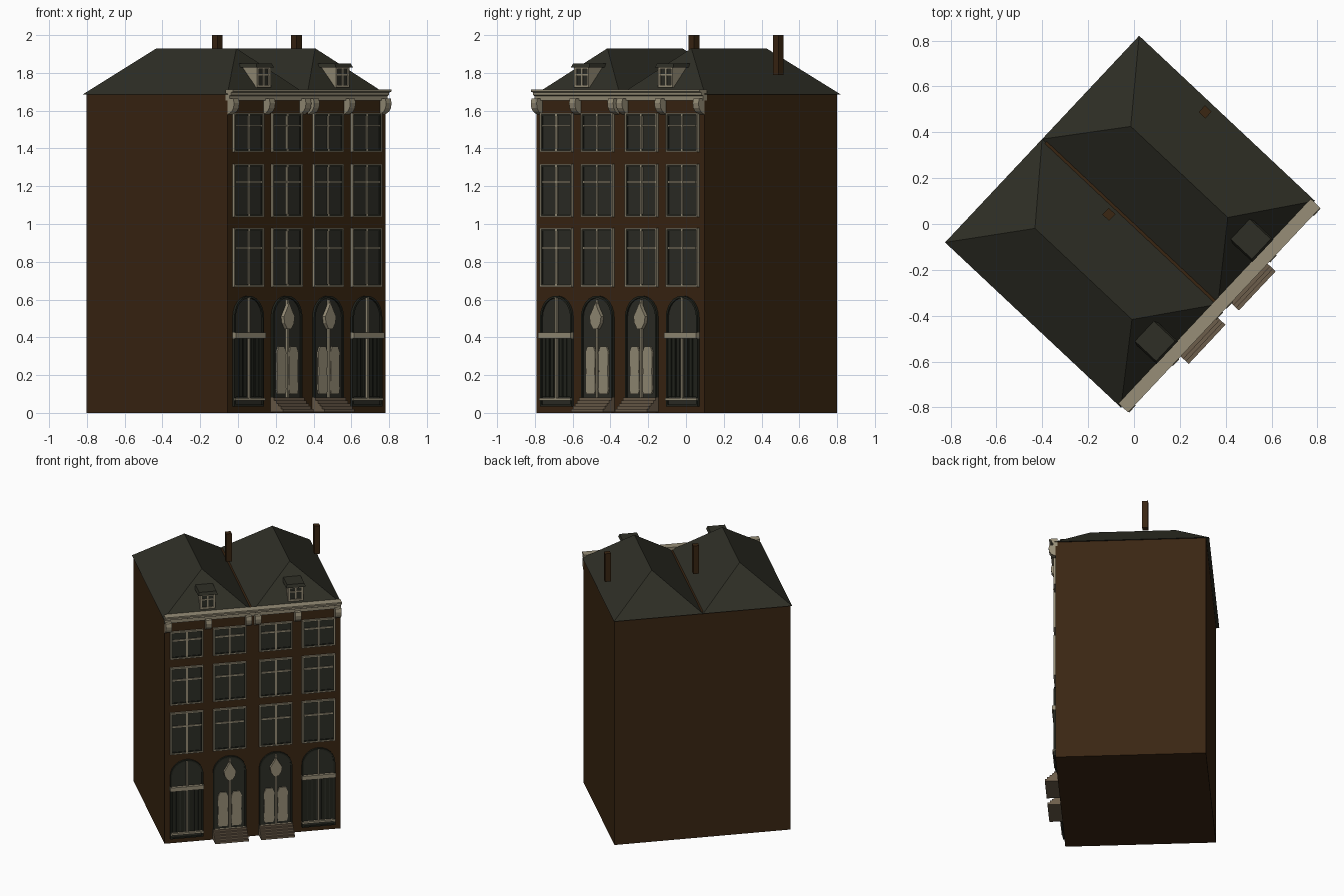
import bpy, bmesh, math
from mathutils import Matrix, Vector

if "Cube" in bpy.data.objects:
    bpy.data.objects.remove(bpy.data.objects["Cube"])

# Local frame: x along the facade (0 = party line), y into the depth, z up
PLACE = Matrix.Translation((0.3625, -0.3465, 0)) @ Matrix.Rotation(math.radians(46.8), 4, 'Z')


def material(name, rgb):
    m = bpy.data.materials.new(name)
    m.diffuse_color = (*rgb, 1)
    m.use_nodes = True
    m.node_tree.nodes["Principled BSDF"].inputs["Base Color"].default_value = m.diffuse_color
    return m


BRICK = material("brown brick", (0.042, 0.019, 0.006))
SLATE = material("slate", (0.028, 0.028, 0.019))
CREAM = material("cream trim", (0.31, 0.27, 0.185))
GLASS = material("window glass", (0.026, 0.027, 0.020))
DARK = material("dark green frame", (0.016, 0.018, 0.012))
STONE = material("step stone", (0.15, 0.11, 0.07))


class Part:
    """Collects solids into one named object."""

    def __init__(self, name, mat):
        self.name, self.mat, self.bm = name, mat, bmesh.new()

    def solid(self, verts, faces):
        vs = [self.bm.verts.new(v) for v in verts]
        for f in faces:
            self.bm.faces.new([vs[i] for i in f])

    def loft(self, a, b):
        n = len(a)
        sides = [(i, (i + 1) % n, (i + 1) % n + n, i + n) for i in range(n)]
        self.solid(a + b, sides + [tuple(range(n)), tuple(range(n, 2 * n))])

    def box(self, x0, x1, y0, y1, z0, z1):
        self.plate([(x0, z0), (x1, z0), (x1, z1), (x0, z1)], y0, y1)

    def plate(self, outline, y0, y1):
        self.loft([(x, y0, z) for x, z in outline], [(x, y1, z) for x, z in outline])

    def moulding(self, profile, x0, x1):
        self.loft([(x0, y, z) for y, z in profile], [(x1, y, z) for y, z in profile])

    def ring(self, outer, inner, y0, y1):
        n = len(outer)
        for i in range(n):
            j = (i + 1) % n
            self.plate([outer[i], outer[j], inner[j], inner[i]], y0, y1)

    def done(self):
        bmesh.ops.recalc_face_normals(self.bm, faces=self.bm.faces)
        self.bm.transform(PLACE)
        me = bpy.data.meshes.new(self.name)
        self.bm.to_mesh(me)
        self.bm.free()
        me.materials.append(self.mat)
        bpy.context.collection.objects.link(bpy.data.objects.new(self.name, me))


def rect(cx, w, z0, z1):
    return [(cx - w, z0), (cx + w, z0), (cx + w, z1), (cx - w, z1)]


def arch(cx, w, z0, z1, n=12):
    pts = [(cx - w, z0), (cx + w, z0)]
    for i in range(n + 1):
        a = math.pi * i / n
        pts.append((cx + w * math.cos(a), z1 - w + w * math.sin(a)))
    return pts


BAYS = (-0.457, -0.16, 0.16, 0.457)

# Brick body
walls = Part("walls", BRICK)
walls.box(-0.61, 0.61, 0, 1.025, 0, 1.69)
walls.done()

# Twin hipped roofs side by side, ridges running front to back
roof = Part("hipped_roofs", SLATE)
for x0, x1 in ((-0.618, 0), (0, 0.618)):
    r = 0.305 if x1 > 0 else -0.305
    roof.solid([(x0, -0.005, 1.685), (x1, -0.005, 1.685), (x1, 1.047, 1.685), (x0, 1.047, 1.685),
                (r, 0.223, 1.93), (r, 0.803, 1.93)],
               [(0, 1, 4), (1, 2, 5, 4), (2, 3, 5), (3, 0, 4, 5), (0, 3, 2, 1)])
roof.done()

# Chimneys
chimneys = Part("chimneys", BRICK)
for x in (-0.04, 0.573):
    chimneys.box(x - 0.02, x + 0.02, 0.59, 0.63, 1.79, 2.0)
chimneys.done()

# Dormers: cheeks, window and flat roof
cheeks = Part("dormer_sides", CREAM)
panes = Part("dormer_glass", GLASS)
bars = Part("dormer_window_bars", CREAM)
caps = Part("dormer_roofs", SLATE)
for x in (-0.305, 0.305):
    cheeks.moulding([(0.035, 1.715), (0.035, 1.83), (0.14, 1.83)], x - 0.052, x + 0.052)
    panes.plate(rect(x, 0.042, 1.735, 1.825), 0.029, 0.036)
    bars.ring(rect(x, 0.053, 1.722, 1.83), rect(x, 0.040, 1.735, 1.82), 0.022, 0.036)
    bars.box(x - 0.005, x + 0.005, 0.024, 0.034, 1.73, 1.825)
    bars.box(x - 0.045, x + 0.045, 0.024, 0.034, 1.787, 1.795)
    caps.loft([(x - 0.068, 0.012, 1.828), (x + 0.068, 0.012, 1.828),
               (x + 0.068, 0.15, 1.828), (x - 0.068, 0.15, 1.828)],
              [(x - 0.06, 0.022, 1.85), (x + 0.06, 0.022, 1.85),
               (x + 0.06, 0.155, 1.85), (x - 0.06, 0.155, 1.85)])
for p in (cheeks, panes, bars, caps):
    p.done()

# Stepped cornice with scroll brackets
cornice = Part("cornice", CREAM)
cornice.moulding([(0.015, 1.655), (-0.014, 1.655), (-0.014, 1.678), (-0.026, 1.684), (-0.026, 1.696),
                  (-0.042, 1.701), (-0.042, 1.712), (0.015, 1.712)], -0.612, 0.612)
cornice.done()
brackets = Part("cornice_brackets", CREAM)
for x in (-0.588, -0.31, -0.032, 0.032, 0.31, 0.588):
    brackets.moulding([(0, 1.665), (-0.04, 1.665), (-0.046, 1.64), (-0.042, 1.615), (-0.028, 1.595),
                       (0, 1.58)], x - 0.021, x + 0.021)
brackets.done()

# Upper windows: pane, surround, mullion and transom
glass = Part("upper_window_glass", GLASS)
frames = Part("upper_window_frames", CREAM)
sashes = Part("upper_window_sashes", DARK)
for x in BAYS:
    for z0, z1, zt in ((1.381, 1.587, 1.52), (1.037, 1.317, 1.222), (0.667, 0.979, 0.873)):
        glass.plate(rect(x, 0.109, z0 + 0.006, z1 - 0.006), -0.005, 0.001)
        frames.ring(rect(x, 0.115, z0, z1), rect(x, 0.107, z0 + 0.009, z1 - 0.008), -0.016, 0.001)
        sashes.ring(rect(x, 0.107, z0 + 0.009, z1 - 0.008), rect(x, 0.100, z0 + 0.016, z1 - 0.015), -0.010, 0.001)
        frames.box(x - 0.006, x + 0.006, -0.013, 0, z0 + 0.006, z1 - 0.006)
        frames.box(x - 0.1, x + 0.1, -0.012, 0, zt - 0.005, zt + 0.005)
for p in (glass, frames, sashes):
    p.done()

# Arched ground-floor openings
arch_glass = Part("arched_glass", GLASS)
arch_frames = Part("arched_frames", DARK)
for x in BAYS:
    arch_glass.plate(arch(x, 0.109, 0.04, 0.614), -0.005, 0.001)
    arch_frames.ring(arch(x, 0.115, 0.035, 0.62), arch(x, 0.104, 0.045, 0.609), -0.014, 0.001)
arch_glass.done()
arch_frames.done()

# Outer bays: shop window bars and dark shutters
shop = Part("shop_window_trim", CREAM)
shutters = Part("shop_window_shutters", DARK)
for x in (BAYS[0], BAYS[3]):
    shop.box(x - 0.117, x + 0.117, -0.026, 0, 0.395, 0.425)
    shop.box(x - 0.115, x + 0.115, -0.022, 0, 0.066, 0.08)
    shop.box(x - 0.006, x + 0.006, -0.018, 0, 0.08, 0.612)
    for s in (-1, 1):
        for k in (0.03, 0.062, 0.09):
            shutters.box(x + s * k - 0.011, x + s * k + 0.011, -0.011, 0, 0.085, 0.395)
shop.done()
shutters.done()

# Inner bays: double doors, lantern ornament and steps
doors = Part("door_panels", CREAM)
posts = Part("door_posts", CREAM)
lanterns = Part("door_lanterns", CREAM)
steps = Part("front_steps", STONE)
half = [(0.016, 0.445), (0.036, 0.475), (0.042, 0.51), (0.018, 0.55)]
for x in (BAYS[1], BAYS[2]):
    for s in (-1, 1):
        c = x + s * 0.047
        shoulder = [(0.03, 0.10), (0.036, 0.125), (0.032, 0.22), (0.036, 0.32), (0.022, 0.352)]
        doors.plate([(c + a, z) for a, z in shoulder] + [(c - a, z) for a, z in reversed(shoulder)], -0.014, 0)
    posts.box(x - 0.006, x + 0.006, -0.018, 0, 0.08, 0.60)
    posts.box(x - 0.11, x + 0.11, -0.018, 0, 0.068, 0.082)
    outline = [(x + a, z) for a, z in half] + [(x, 0.585)] + [(x - a, z) for a, z in reversed(half)]
    lanterns.plate(outline, -0.026, 0)
    for i in range(5):
        z = 0.006 + i * 0.015
        steps.box(x - 0.117, x + 0.117, -0.09 + i * 0.016, 0, z, z + 0.015)
for p in (doors, posts, lanterns, steps):
    p.done()
